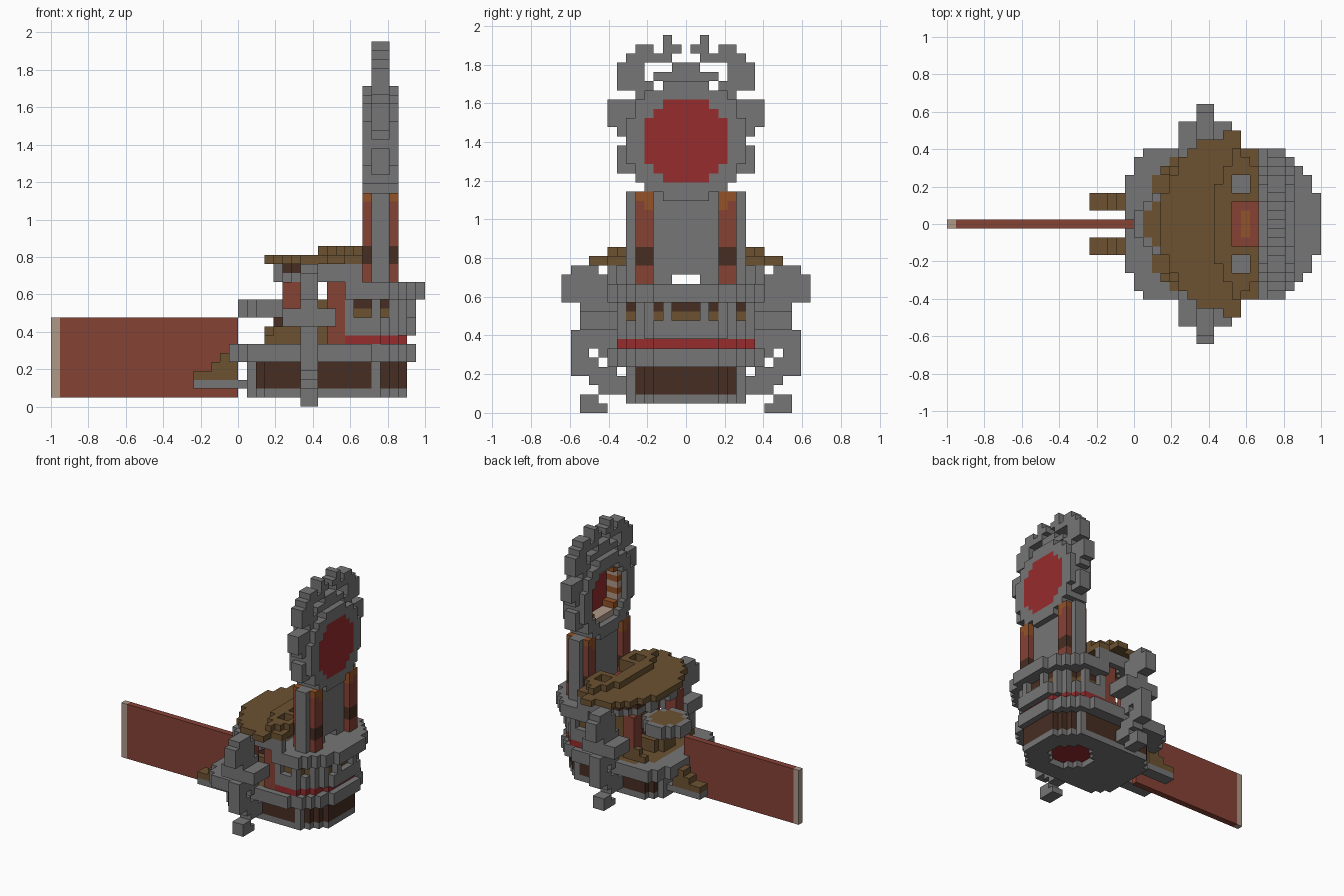
import bpy
import bmesh

if "Cube" in bpy.data.objects:
    bpy.data.objects.remove(bpy.data.objects["Cube"], do_unlink=True)

U = 1 / 21  # block size

COLOURS = {
    "stone_grey": (0.18, 0.18, 0.18),
    "wood_brown": (0.15, 0.085, 0.032),
    "dark_wood": (0.062, 0.027, 0.016),
    "brick_red": (0.235, 0.054, 0.036),
    "bright_red": (0.31, 0.025, 0.027),
    "pale_tan": (0.43, 0.32, 0.25),
    "orange": (0.29, 0.085, 0.02),
}
MATS = {}
for label, rgb in COLOURS.items():
    m = bpy.data.materials.new(label)
    m.use_nodes = True
    m.diffuse_color = (*rgb, 1)
    m.node_tree.nodes["Principled BSDF"].inputs["Base Color"].default_value = (*rgb, 1)
    MATS[label] = m
GREY, BROWN, DARK, BRICK, RED, TAN, ORANGE = COLOURS


def box(x0, x1, a, b, z0, z1):
    """Blocks whose distance from the middle plane is a..b, so both sides."""
    return {(x, s * y, z) for x in range(x0, x1) for y in range(a, b + 1)
            for z in range(z0, z1) for s in (-1, 1)}


def plan(x0, x1, half, z0, z1, start=(), end=()):
    """Round-ended floor shape; start and end give half widths at the ends."""
    cells = set()
    for x in range(x0, x1):
        h = half
        if x - x0 < len(start):
            h = start[x - x0]
        elif x1 - 1 - x < len(end):
            h = end[x1 - 1 - x]
        cells |= box(x, x + 1, 0, h, z0, z1)
    return cells


def disc(x0, x1, r2, z=29):
    """Upright blocky disc."""
    return {(x, y, z + d) for x in range(x0, x1) for y in range(-7, 8)
            for d in range(-7, 8) if y * y + d * d <= r2}


def part(name, *layers):
    """Skin the blocks of the layers; later layers replace earlier ones."""
    cells = {}
    for mat, group in layers:
        cells.update(dict.fromkeys(group, mat))
    used = sorted(set(cells.values()))
    bm = bmesh.new()
    verts = {}

    def vert(p):
        if p not in verts:
            verts[p] = bm.verts.new(((p[0]) * U, (p[1] - 0.5) * U, p[2] * U))
        return verts[p]

    for c, mat in cells.items():
        for axis in range(3):
            for side in (0, 1):
                n = list(c)
                n[axis] += 2 * side - 1
                if tuple(n) in cells:
                    continue
                b, d = (axis + 1) % 3, (axis + 2) % 3
                loop = []
                for u, v in ((0, 0), (1, 0), (1, 1), (0, 1)):
                    p = list(c)
                    p[axis] += side
                    p[b] += u
                    p[d] += v
                    loop.append(vert(tuple(p)))
                f = bm.faces.new(loop if side else loop[::-1])
                f.material_index = used.index(mat)
    me = bpy.data.meshes.new(name)
    bm.to_mesh(me)
    bm.free()
    for mat in used:
        me.materials.append(MATS[mat])
    ob = bpy.data.objects.new(name, me)
    bpy.context.collection.objects.link(ob)
    return ob


# Long flat wall reaching out from the building
part("long_wall", (BRICK, box(-20, 0, 0, 0, 1, 10)), (TAN, box(-21, -20, 0, 0, 1, 10)))

# Base: plate with a round recess, dark panels and grey corner posts
well = {(x, y, 1) for x in range(9, 16) for y in range(-3, 4)
        if (x - 12) ** 2 + y * y <= 10}
body = plan(1, 19, 6, 2, 5, (4, 5), (3, 4, 5))
part("base_plate", (GREY, plan(1, 19, 6, 1, 2, (4, 5), (3, 4, 5)) - well))
part("base_walls", (DARK, body),
     (GREY, {c for c in body if c[0] == 1 or (c[0] == 15 and abs(c[1]) == 6)}),
     (RED, {(x, y, 2) for x, y, z in well}))

# Terrace ring with a wooden floor
part("terrace", (GREY, plan(-1, 12, 8, 5, 7, (5, 7))),
     (GREY, plan(12, 20, 8, 5, 7, (), (3, 5, 6, 7, 7))),
     (BROWN, plan(2, 12, 7, 6, 7, (5, 6))))

# Twin entry stairs
part("entry_stairs", (GREY, box(-5, 1, 2, 3, 2, 3)), (BROWN, box(-5, 0, 2, 3, 3, 4)),
     (BROWN, box(-3, 0, 2, 3, 4, 5)), (BROWN, box(-2, 0, 2, 3, 5, 6)))

# Gallery: red band, sill, windows between posts, cornice
outer = plan(12, 20, 7, 10, 12, (), (3, 4, 5, 6))
inner = plan(12, 19, 6, 10, 12, (), (3, 4, 5))
posts = {c for c in outer - inner if abs(c[1]) in (2, 5) or c[0] in (12, 15, 18)}
part("gallery_band", (RED, plan(12, 19, 7, 7, 8, (), (3, 5, 6))))
part("gallery_sill", (GREY, plan(12, 20, 7, 8, 10, (), (3, 4, 5, 6))))
part("gallery_windows", (BROWN, {c for c in inner if c[2] == 10}),
     (DARK, {c for c in inner if c[2] == 11}), (GREY, posts))
part("gallery_cornice", (GREY, plan(12, 21, 8, 12, 14, (), (3, 5, 6, 7))))

# Pulpit on a wooden stem
part("pulpit_stem", (BROWN, plan(3, 8, 2, 7, 9, (1,), (1,))),
     (DARK, plan(4, 7, 1, 9, 10)))
part("pulpit", (GREY, plan(0, 7, 3, 10, 12, (1, 2), (1, 2))),
     (BROWN, plan(1, 6, 2, 11, 12, (1,), (1,))))

# Inner bench, side steps and red roof posts
part("inner_bench", (BROWN, box(9, 12, 0, 3, 7, 12)))
part("side_steps", (BROWN, box(3, 7, 6, 6, 7, 8)), (BROWN, box(4, 7, 6, 6, 8, 9)))
part("roof_posts", (BRICK, box(5, 7, 5, 6, 7, 14)), (BRICK, box(10, 12, 5, 7, 7, 14)))

# Side buttresses with scroll outlines: (inner, outer, bottom, top)
SCROLL = [(9, 11, 0, 1), (10, 11, 1, 2), (7, 9, 2, 3), (7, 10, 3, 4), (8, 12, 4, 5),
          (7, 8, 5, 6), (10, 12, 5, 6), (7, 9, 6, 7), (11, 12, 6, 7), (8, 12, 7, 9),
          (8, 11, 9, 12), (9, 13, 12, 15), (10, 12, 15, 16)]
scroll = set().union(*(box(7, 9, *s) for s in SCROLL))
part("side_buttresses", (GREY, scroll), (GREY, box(5, 11, 8, 11, 9, 11)))

# Roof: grey skirt with dark openings, stepped wooden top with skylights
skirt = plan(4, 14, 8, 14, 16, (3, 5, 6, 7)) - plan(5, 14, 7, 14, 16, (2, 4, 5, 6))
skirt -= box(4, 14, 0, 1, 14, 15)
part("roof_skirt", (GREY, skirt),
     (DARK, {c for c in skirt if c[2] == 15 and c[0] in (5, 6, 7)}))
holes = box(11, 13, 4, 5, 16, 18) | box(11, 14, 0, 2, 16, 18)
low = plan(3, 14, 10, 16, 17, (3, 5, 7, 8, 9, 9, 9), (8, 8))
high = plan(9, 14, 8, 17, 18, (4, 6), (6, 7))
part("roof_top", (BROWN, (low | high) - holes))
part("skylight_floor", (GREY, box(11, 13, 4, 5, 15, 16)),
     (BRICK, box(11, 14, 0, 2, 15, 16)), (ORANGE, box(12, 13, 0, 1, 15, 16)))

# Tower slab with a low doorway and banded columns on both faces
part("tower_slab", (GREY, box(15, 17, 0, 6, 14, 24) - box(15, 17, 0, 1, 14, 15)))
for name, x in (("inner_columns", 14), ("outer_columns", 17)):
    part(name, (BRICK, box(x, x + 1, 4, 5, 14, 23)), (DARK, box(x, x + 1, 4, 5, 16, 18)),
         (ORANGE, box(x, x + 1, 4, 5, 23, 24)), (ORANGE, box(x, x + 1, 4, 4, 22, 23)))

# Round frame, red dial and a striped lining behind it
lining = disc(14, 17, 20) - disc(14, 17, 13)
part("tower_ring", (GREY, disc(14, 18, 41) - disc(14, 18, 20)))
part("tower_dial", (RED, disc(17, 18, 20)))
part("dial_lining", (ORANGE, {c for c in lining if c[0] > 14}),
     (TAN, {c for c in lining if c[0] > 14 and c[2] % 2}))

# Ornamental crest around the frame: (inner, outer, bottom, top)
CREST = [(6, 7, 26, 29), (6, 8, 31, 34), (7, 7, 30, 31), (5, 7, 35, 38), (4, 5, 34, 36),
         (2, 6, 38, 39), (4, 5, 39, 40), (1, 2, 39, 40), (2, 2, 40, 41),
         (0, 3, 36, 37), (0, 1, 37, 38)]
part("tower_crest", (GREY, set().union(*(box(15, 17, *c) for c in CREST))))
